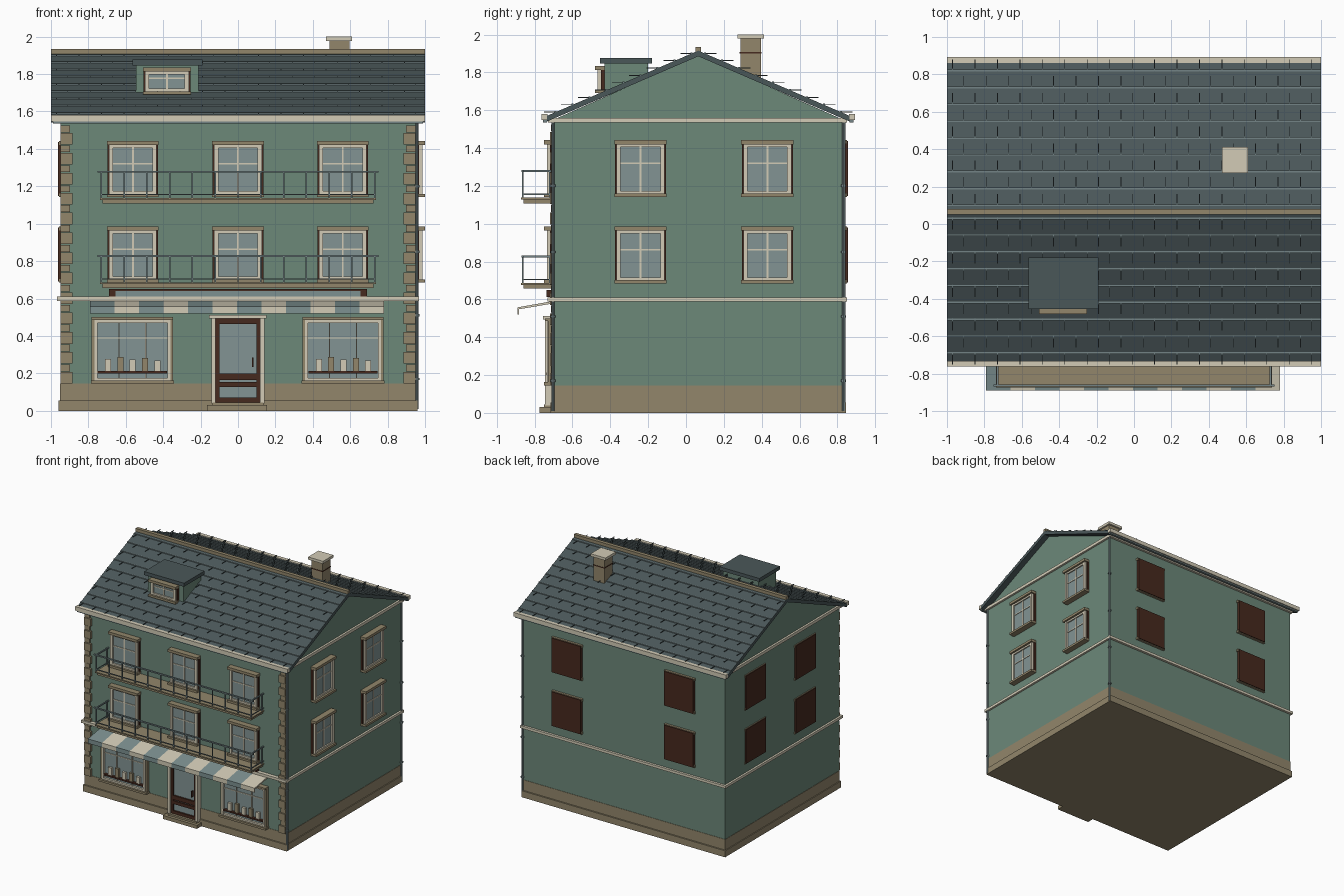
import bpy, bmesh, math
from mathutils import Matrix, Vector

if "Cube" in bpy.data.objects:
    bpy.data.objects.remove(bpy.data.objects["Cube"])


def material(name, r, g, b):
    m = bpy.data.materials.new(name)
    lin = [((c / 255 + 0.055) / 1.055) ** 2.4 for c in (r, g, b)]
    m.diffuse_color = (*lin, 1)
    m.use_nodes = True
    m.node_tree.nodes["Principled BSDF"].inputs["Base Color"].default_value = m.diffuse_color
    return m


GREEN = material("green_wall", 108, 136, 121)
SLATE = material("dark_slate", 74, 87, 89)
METAL = material("grey_metal", 116, 132, 134)
STONE = material("tan_stone", 146, 134, 107)
CREAM = material("cream_trim", 210, 203, 182)
BROWN = material("dark_brown", 70, 41, 30)
GLASS = material("window_glass", 130, 148, 148)
AWN = material("awning_blue", 125, 145, 145)


def finish(name, bm, mats):
    bmesh.ops.recalc_face_normals(bm, faces=bm.faces)
    me = bpy.data.meshes.new(name)
    bm.to_mesh(me)
    bm.free()
    for m in mats:
        me.materials.append(m)
    ob = bpy.data.objects.new(name, me)
    bpy.context.collection.objects.link(ob)
    return ob


def boxes(name, mat, items, M=Matrix()):
    """One object from boxes given as (x0, x1, y0, y1, z0, z1)."""
    bm = bmesh.new()
    for x0, x1, y0, y1, z0, z1 in items:
        S = Matrix.Diagonal((x1 - x0, y1 - y0, z1 - z0, 1))
        T = Matrix.Translation(((x0 + x1) / 2, (y0 + y1) / 2, (z0 + z1) / 2))
        bmesh.ops.create_cube(bm, size=1, matrix=M @ T @ S)
    return finish(name, bm, [mat])


def extrude_x(name, mats, profile, xs):
    """Extrude a (y, z) profile along the x stations; materials alternate."""
    bm = bmesh.new()
    rings = [[bm.verts.new((x, y, z)) for y, z in profile] for x in xs]
    n = len(profile)
    for k in range(len(xs) - 1):
        for i in range(n):
            j = (i + 1) % n
            f = bm.faces.new((rings[k][i], rings[k][j], rings[k + 1][j], rings[k + 1][i]))
            f.material_index = k % len(mats)
    bm.faces.new(rings[0])
    bm.faces.new(rings[-1]).material_index = (len(xs) - 2) % len(mats)
    return finish(name, bm, mats)


XW, YF, YB, YM = 0.95, -0.70, 0.83, 0.065
RIDGE, SLOPE = 1.915, 0.431


def roof_z(d):
    return RIDGE - SLOPE * d


# Walls with gables
extrude_x("walls", [GREEN], [(YF, 0.05), (YB, 0.05), (YB, 1.55), (YM, 1.89), (YF, 1.55)], (-XW, XW))

# Plinth, string course and cornice
boxes("plinth_base", STONE, [(-.96, .96, -.715, .845, 0, .055)])
boxes("plinth_band", STONE, [(-.953, .953, -.703, .833, .055, .145)])
boxes("string_course", CREAM, [(-.967, .967, -.732, .85, .588, .61)])
boxes("cornice", CREAM, [(-.967, .967, -.73, .85, 1.535, 1.56)])

# Corner quoins, alternating wide and narrow
q = []
for i in range(13):
    z = .145 + i * .1065
    for s in (-1, 1):
        for w, a, h in ((.063, z, .062), (.05, z + .066, .036)):
            xa, xb = sorted((s * .948, s * (.948 - w)))
            q.append((xa, xb, -.72 if w > .06 else -.714, YF + .005, a, a + h))
boxes("quoins", STONE, q)

# Roof slabs
E = 0.80
extrude_x("roof", [SLATE], [(YM - E, roof_z(E)), (YM, RIDGE), (YM + E, roof_z(E)),
                            (YM + E, roof_z(E) - .03), (YM, RIDGE - .03), (YM - E, roof_z(E) - .03)], (-1, 1))
boxes("ridge_cap", STONE, [(-1, 1, YM - .015, YM + .015, 1.908, 1.935)])

# Tile course strips and the level joint sticks between them
strips, joints = [], []
for s in (-1, 1):
    for i in range(9):
        d = .035 + .09 * i
        y, z = YM + s * d, roof_z(d)
        strips.append((-1, 1, y - .005, y + .005, z - .004, z + .006))
        for k in range(17):
            x = -.97 + .12 * k + .06 * (i % 2)
            if x < .995:
                ym = y + s * .02
                joints.append((x - .002, x + .002, ym - .04, ym + .04, z - .002, z + .003))
boxes("tile_courses", METAL, strips)
boxes("tile_joints", SLATE, joints)

# Gutters and downpipes
boxes("gutters", CREAM, [(-1, 1, -.763, -.732, 1.547, 1.58), (-1, 1, .862, .893, 1.547, 1.58)])
boxes("gutter_lips", METAL, [(-.99, .99, -.755, -.735, 1.535, 1.547), (-.99, .99, .865, .885, 1.535, 1.547)])
bm = bmesh.new()
for y in (-.703, .833):
    bmesh.ops.create_cone(bm, cap_ends=True, segments=8, radius1=.009, radius2=.009, depth=1.53,
                          matrix=Matrix.Translation((.957, y, .775)))
    for z in (.17, .51, .85, 1.2):
        bmesh.ops.create_cone(bm, cap_ends=True, segments=8, radius1=.014, radius2=.014, depth=.012,
                              matrix=Matrix.Translation((.957, y, z)))
finish("downpipes", bm, [METAL])

# Chimney
boxes("chimney_stack", STONE, [(.49, .595, .287, .397, 1.7, 1.98)])
boxes("chimney_band", BROWN, [(.487, .598, .284, .4, 1.9, 1.907)])
boxes("chimney_cap", CREAM, [(.47, .61, .272, .412, 1.978, 2.0)])

# Dormer
boxes("dormer_walls", GREEN, [(-.545, -.21, -.43, -.2, 1.68, 1.85)])
boxes("dormer_roof", SLATE, [(-.565, -.19, -.455, -.18, 1.847, 1.877)])


def window(name, M, w=.27, h=.30):
    """Window in wall space: x along the wall, -y outward, z up from the sill."""
    a = w / 2
    boxes(name + "_reveal", BROWN, [(-a, a, -.018, .004, .005, h - .01)], M)
    boxes(name + "_frame", CREAM, [(-a + .008, -a + .03, -.036, 0, .018, h - .022),
                                   (a - .03, a - .008, -.036, 0, .018, h - .022),
                                   (-a + .03, a - .03, -.033, 0, .018, .032),
                                   (-a + .03, a - .03, -.033, 0, h - .036, h - .022),
                                   (-.005, .005, -.028, 0, .03, h - .03),
                                   (-a + .03, a - .03, -.027, 0, h * .58, h * .58 + .008)], M)
    boxes(name + "_glass", GLASS, [(-a + .028, a - .028, -.022, 0, .03, h - .03)], M)
    boxes(name + "_lintel_and_sill", STONE, [(-a - .003, a + .003, -.05, 0, h - .022, h),
                                             (-a - .003, a + .003, -.05, 0, 0, .018)], M)


TURN = Matrix.Rotation(math.pi / 2, 4, 'Z')
window("dormer_window", Matrix.Translation((-.38, -.432, 1.69)), .25, .145)
for z in (.685, 1.142):
    for x in (-.562, 0, .56):
        window("front_window", Matrix.Translation((x, YF, z)))
    for y in (-.24, .43):
        window("side_window", Matrix.Translation((XW, y, z)) @ TURN)
        # Closed panels on the left wall
        boxes("left_shutter", BROWN, [(-.962, -.94, y - .135, y + .135, z + .005, z + .295)])
        boxes("left_shutter_rails", STONE, [(-.957, -.94, y - .141, y + .141, z + e, z + e + .02) for e in (0, .28)])
    for x in (-.53, .53):
        # Closed panels on the back wall
        boxes("back_shutter", BROWN, [(x - .135, x + .135, .82, .857, z + .005, z + .295)])
        boxes("back_shutter_rails", STONE, [(x - .143, x + .143, .82, .85, z + e, z + e + .02) for e in (0, .28)])

# Balconies with railings
for z in (.657, 1.108):
    boxes("balcony_slab", STONE, [(-.725, .725, -.86, YF, z, z + .02), (-.737, .737, -.873, YF, z + .02, z + .03)])
    t = z + .165
    rail = [(-.75, .75, -.87, -.858, t, t + .01), (-.73, .73, -.867, -.861, z + .045, z + .051)]
    for s in (-1, 1):
        rail.append((s * .73 - .005, s * .73 + .005, -.87, YF, t, t + .01))
        rail.append((s * .73 - .003, s * .73 + .003, -.867, YF, z + .045, z + .051))
        rail.append((s * .73 - .004, s * .73 + .004, -.725, -.717, z + .03, t))
    for k in range(13):
        x = -.73 + 1.46 * k / 12
        rail.append((x - .004, x + .004, -.868, -.86, z + .03, t))
    boxes("balcony_railing", METAL, rail)

# Awning with its roller box
boxes("awning_box_ends", BROWN, [(-.69, -.655, -.737, YF, .612, .65), (.655, .69, -.737, YF, .612, .65),
                                 (-.655, .655, -.737, YF, .641, .65)])
boxes("awning_roller", AWN, [(-.655, .655, -.733, YF, .612, .641)])
extrude_x("awning", [AWN, CREAM], [(-.71, .59), (-.89, .558), (-.89, .52), (-.882, .52), (-.882, .548), (-.71, .577)],
          [-.79 + 1.57 * k / 12 for k in range(13)])

# Shop windows with shelf and goods
for n, cx in (("left", -.565), ("right", .562)):
    M = Matrix.Translation((cx, YF, 0))
    boxes(n + "_shop_surround", STONE, [(-.217, -.203, -.03, 0, .16, .49), (.203, .217, -.03, 0, .16, .49),
                                        (-.217, .217, -.045, 0, .485, .5), (-.222, .222, -.05, 0, .145, .162)], M)
    boxes(n + "_shop_frame", CREAM, [(-.203, -.187, -.035, 0, .162, .485), (.187, .203, -.035, 0, .162, .485),
                                     (-.187, .187, -.033, 0, .47, .485), (-.187, .187, -.033, 0, .162, .176),
                                     (-.075, -.069, -.024, 0, .176, .47), (.069, .075, -.024, 0, .176, .47),
                                     (-.187, .187, -.022, 0, .385, .391)], M)
    boxes(n + "_shop_glass", GLASS, [(-.187, .187, -.015, 0, .17, .475)], M)
    boxes(n + "_shop_shelf", BROWN, [(-.185, .185, -.038, 0, .2, .213)], M)
    for k in range(5):
        x, h = -.13 + .066 * k, (.065, .075, .06, .07, .055)[k]
        boxes(n + "_shop_goods", (CREAM, STONE)[k % 2], [(x - .016, x + .016, -.034, -.01, .213, .213 + h)], M)

# Entrance door
boxes("door_step", STONE, [(-.165, .155, -.775, -.7, 0, .03), (-.135, .135, -.75, -.7, .03, .045)])
boxes("door_frame", CREAM, [(-.143, -.12, -.745, YF, .04, .495), (.118, .141, -.745, YF, .04, .495),
                            (-.155, .153, -.755, YF, .493, .512)])
boxes("door_leaf", BROWN, [(-.12, -.1, -.73, YF, .045, .493), (.098, .118, -.73, YF, .045, .493),
                           (-.1, .098, -.73, YF, .465, .493), (-.1, .098, -.73, YF, .165, .2),
                           (-.1, .098, -.73, YF, .128, .155), (-.1, .098, -.73, YF, .045, .07)])
boxes("door_glass", GLASS, [(-.1, .098, -.716, YF, .07, .465)])
boxes("door_handle", BROWN, [(.075, .082, -.742, -.716, .235, .285)])
